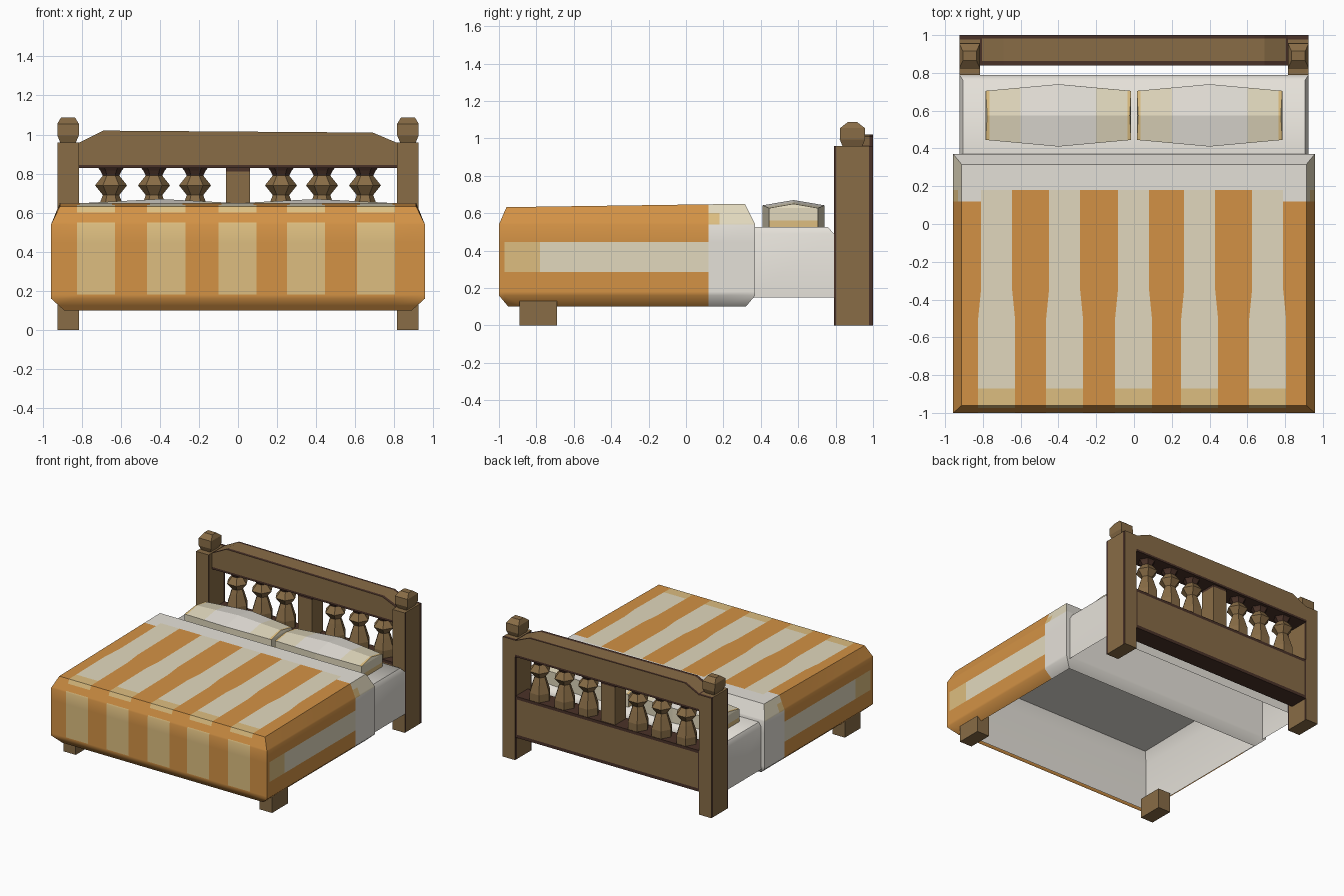
import bpy, bmesh, math
from mathutils import Vector

if "Cube" in bpy.data.objects:
    bpy.data.objects.remove(bpy.data.objects["Cube"])


def material(name, rgb):
    lin = [((c / 255 + 0.055) / 1.055) ** 2.4 for c in rgb]
    m = bpy.data.materials.new(name)
    m.diffuse_color = (*lin, 1)
    m.use_nodes = True
    m.node_tree.nodes["Principled BSDF"].inputs["Base Color"].default_value = m.diffuse_color
    return m


WOOD = material("brown wood", (136, 108, 70))
DARK = material("dark wood edge", (74, 50, 40))
ORANGE = material("orange cloth", (211, 146, 69))
CREAM = material("cream stripe", (226, 217, 190))
TAN = material("tan stripe", (221, 190, 128))
WHITE = material("white linen", (229, 225, 217))


def finish(bm, name, mats, rule=None, smooth=False):
    """Turn a bmesh into an object; rule(face centre, normal) picks the material."""
    bmesh.ops.remove_doubles(bm, verts=bm.verts, dist=1e-4)
    bmesh.ops.recalc_face_normals(bm, faces=bm.faces)
    for f in bm.faces:
        f.smooth = smooth
        if rule:
            f.material_index = int(rule(f.calc_center_median(), f.normal))
    for e in bm.edges:
        e.smooth = e.calc_face_angle(0) < math.radians(58)
    me = bpy.data.meshes.new(name)
    bm.to_mesh(me)
    bm.free()
    for m in mats:
        me.materials.append(m)
    ob = bpy.data.objects.new(name, me)
    bpy.context.collection.objects.link(ob)
    return ob


def loft(rings, bottom=True, top=True):
    bm = bmesh.new()
    rows = [[bm.verts.new(p) for p in r] for r in rings]
    n = len(rows[0])
    for a, b in zip(rows, rows[1:]):
        for i in range(n):
            j = (i + 1) % n
            bm.faces.new((a[i], a[j], b[j], b[i]))
    if bottom:
        bm.faces.new(rows[0][::-1])
    if top:
        bm.faces.new(rows[-1])
    return bm


def rect(x0, x1, y0, y1, z, z_back=None):
    zb = z if z_back is None else z_back
    return [(x0, y0, z), (x1, y0, z), (x1, y1, zb), (x0, y1, zb)]


def box(x0, x1, y0, y1, z0, z1):
    return loft([rect(x0, x1, y0, y1, z0), rect(x0, x1, y0, y1, z1)])


def cut(bm, axis, values):
    for v in values:
        no = Vector((0, 0, 0))
        no[axis] = 1
        bmesh.ops.bisect_plane(bm, geom=bm.verts[:] + bm.edges[:] + bm.faces[:],
                               plane_co=no * v, plane_no=no)


# Headboard posts with dark edge strips, finials and front feet
for side, s in (("left", -1), ("right", 1)):
    a, b = sorted((s * 0.815, s * 0.925))
    post = box(a, b, 0.79, 1.0, 0, 0.96)
    cut(post, 1, (0.803, 0.978))
    finish(post, side + "_head_post", [WOOD, DARK],
           lambda c, n: (abs(n.x) > 0.5 or n.z > 0.5) and (c.y > 0.978 or (c.y < 0.803 and n.z < 0.5)))
    finish(box(a, b, -0.89, -0.69, 0, 0.16), side + "_front_foot", [WOOD])
    cx = s * 0.87
    rings = [rect(cx - w, cx + w, 0.89 - d, 0.89 + d, z) for z, w, d in
             ((0.95, 0.036, 0.05), (0.995, 0.055, 0.068),
              (1.055, 0.055, 0.066), (1.087, 0.036, 0.025))]
    finish(loft(rings), side + "_finial", [WOOD])

# Headboard top rail with sloped shoulders and dark edge strips
outline = [(-0.82, 0.828), (0.82, 0.828), (0.82, 0.955), (0.69, 1.01),
           (0.0, 1.015), (-0.69, 1.02), (-0.82, 0.955)]
rail = loft([[(x, y, z) for x, z in outline] for y in (0.838, 1.0)])
cut(rail, 1, (0.862, 0.982))
cut(rail, 2, (0.845,))
cut(rail, 0, (-0.805, 0.805))
finish(rail, "headboard_top_rail", [WOOD, DARK],
       lambda c, n: c.z < 0.845 or (n.z > 0.5 and (not 0.862 < c.y < 0.982 or abs(c.x) > 0.805)))

# Headboard lower panel, dark along its borders
panel = box(-0.82, 0.82, 0.838, 0.995, 0.18, 0.51)
cut(panel, 2, (0.205, 0.487))
cut(panel, 0, (-0.802, 0.802))
finish(panel, "headboard_lower_panel", [WOOD, DARK],
       lambda c, n: not 0.205 < c.z < 0.487 or abs(c.x) > 0.802)

# Turned spindles and square centre post, dark at the top
post = loft([rect(-0.062, 0.062, 0.85, 0.985, z) for z in (0.5, 0.81, 0.84)])
finish(post, "headboard_centre_post", [WOOD, DARK], lambda c, n: c.z > 0.815)
PROFILE = ((0.5, 0.082), (0.57, 0.082), (0.655, 0.055), (0.69, 0.042),
           (0.74, 0.082), (0.79, 0.042), (0.815, 0.055), (0.84, 0.074))
for i, x in enumerate((-0.65, -0.43, -0.22, 0.22, 0.43, 0.65)):
    rings = [[(x + r * math.cos(k * math.pi / 3), 0.92 + r * math.sin(k * math.pi / 3), z)
              for k in range(6)] for z, r in PROFILE]
    finish(loft(rings), f"spindle_{i + 1}", [WOOD, DARK], lambda c, n: c.z > 0.801)

# Mattress showing at the head end (open underneath)
mattress = loft([rect(-0.925, 0.925, 0.35, 0.79, 0.15),
                 rect(-0.925, 0.925, 0.35, 0.79, 0.49),
                 rect(-0.905, 0.905, 0.35, 0.76, 0.525)], bottom=False)
finish(mattress, "mattress", [WHITE], smooth=True)

# Blanket: open shell with sloped edges, cut into stripes
STRIPES = [(-0.825, -0.63), (-0.465, -0.27), (-0.1, 0.095), (0.25, 0.445), (0.61, 0.805)]
blanket = loft([rect(-0.89, 0.89, -0.95, 0.32, 0.10),
                rect(-0.957, 0.957, -1.0, 0.37, 0.16),
                rect(-0.957, 0.957, -1.0, 0.37, 0.54),
                rect(-0.912, 0.912, -0.96, 0.315, 0.632, 0.65)], bottom=False)
cut(blanket, 0, [v for pair in STRIPES for v in pair])
cut(blanket, 1, (-0.97, -0.87, -0.78, -0.5, -0.35, 0.12, 0.18))
cut(blanket, 2, (0.18, 0.285, 0.445, 0.55, 0.6))
# Stripes on the top narrow a little towards the pillows
for v in blanket.verts:
    if v.co.z > 0.62 and abs(v.co.x) < 0.85 and -0.4 < v.co.y < 0.19:
        mid = min(((a + b) / 2 for a, b in STRIPES), key=lambda m: abs(m - v.co.x))
        v.co.x += 0.015 if v.co.x < mid else -0.015


def blanket_colour(c, n):
    in_stripe = any(a < c.x < b for a, b in STRIPES)
    if abs(n.x) > 0.5:                       # hanging sides
        if c.y > 0.12:
            return 3 if c.z < 0.54 else 2 if c.y < 0.18 and c.z < 0.6 else 1
        if 0.285 < c.z < 0.445 and c.y > -0.97:
            return 2 if c.y < -0.78 else 1
        return 0
    if n.y < -0.3:                           # foot end
        striped = in_stripe and c.z > 0.18 and not 0.55 < c.z < 0.6
        return 2 if striped else 0
    if c.y > 0.18 or (c.y > 0.12 and abs(c.x) > 0.805):  # folded sheet
        return 3
    if in_stripe:
        return 2 if c.y < -0.87 else 1
    return 0


finish(blanket, "striped_blanket", [ORANGE, CREAM, TAN, WHITE], blanket_colour, smooth=True)

# White lining inside the blanket
lining = loft([rect(-0.945, 0.945, -0.988, 0.36, 0.155),
               rect(-0.945, 0.945, -0.988, 0.36, 0.54),
               rect(-0.905, 0.905, -0.95, 0.31, 0.624, 0.641)], bottom=False)
finish(lining, "blanket_lining", [WHITE], smooth=True)

# Pillows: six-sided outline with a low ridge, cream sides and tan tips
E = 0.385
OUT = [(-E, -0.13), (0, -0.165), (E, -0.13), (E, 0.13), (0, 0.165), (-E, 0.13)]
for side, cx in (("left", -0.4), ("right", 0.4)):
    base = [(cx + x, 0.575 + y, 0.5) for x, y in OUT]
    rim = [(cx + x, 0.575 + y, 0.642 - 0.015 * abs(x) / E) for x, y in OUT]
    ridge = [(cx + x * 0.98, 0.575, 0.67 - 0.02 * abs(x) / E) for x, y in OUT]
    bm = loft([base, rim, ridge], top=False)
    cut(bm, 0, [cx + d for d in (-0.365, -0.2, 0.2, 0.365)])
    cut(bm, 2, (0.56,))

    def pillow_colour(c, n, cx=cx):
        d = abs(c.x - cx)
        if n.z > 0.5:
            return 0 if d < 0.2 else 1 if d < 0.365 else 2
        return 2 if abs(n.x) > 0.5 and c.z < 0.56 else 1
    finish(bm, side + "_pillow", [WHITE, CREAM, TAN], pillow_colour)
